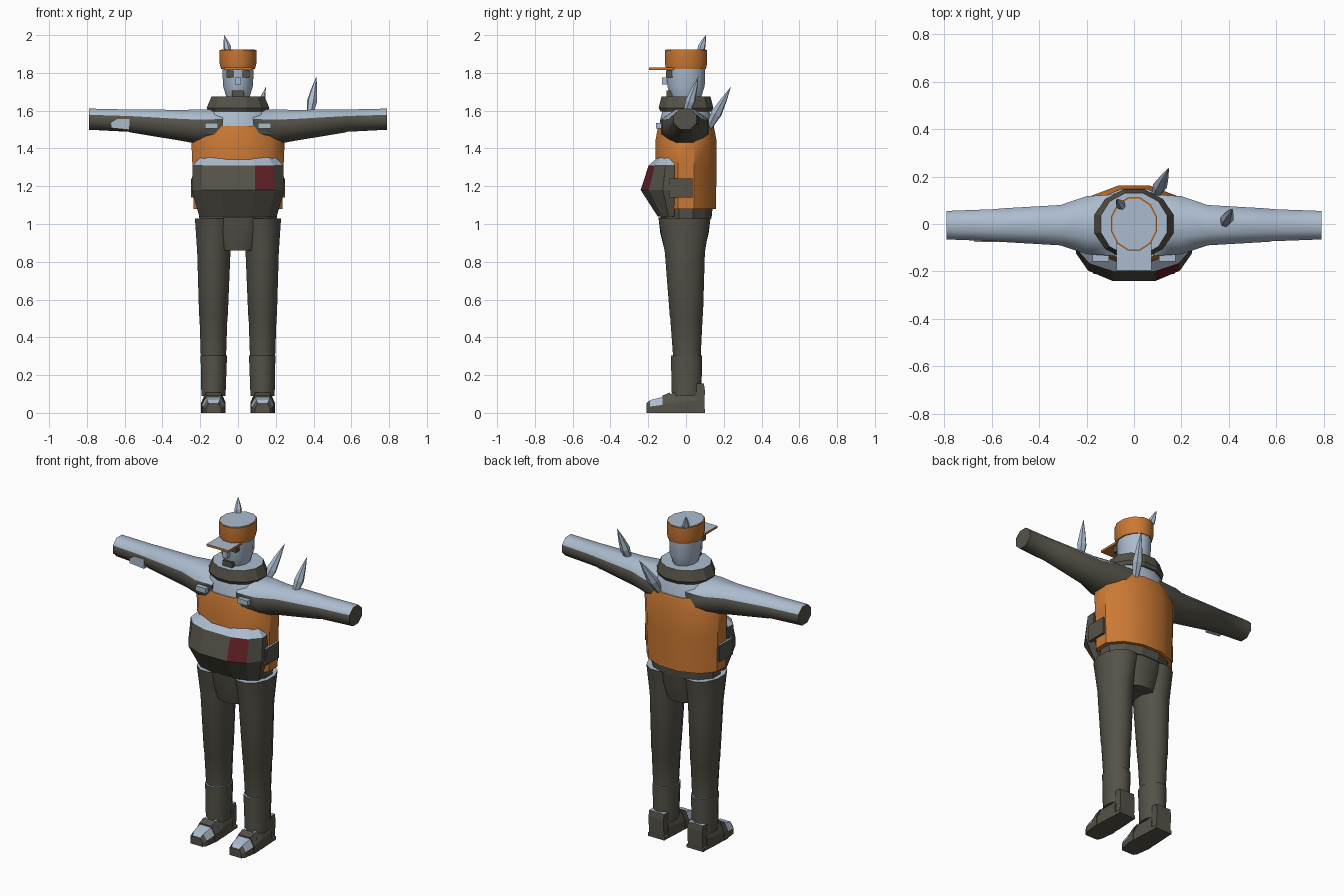
import bpy, bmesh, math
from mathutils import Vector

if "Cube" in bpy.data.objects:
    bpy.data.objects.remove(bpy.data.objects["Cube"])

def colour(name, rgb):
    m = bpy.data.materials.new(name)
    m.diffuse_color = (*rgb, 1)
    m.use_nodes = True
    m.node_tree.nodes["Principled BSDF"].inputs["Base Color"].default_value = m.diffuse_color
    return m

snow = colour("snow", (0.41, 0.50, 0.62))
cloth = colour("dark_cloth", (0.089, 0.084, 0.065))
orange = colour("orange", (0.60, 0.19, 0.034))
red = colour("dark_red", (0.122, 0.0144, 0.0176))

def loft(name, rings, base, snow_above=0.5, smooth=None, rule=None):
    """Skin closed rings; faces turned upward are covered in snow."""
    bm = bmesh.new()
    loops = [[bm.verts.new(p) for p in r] for r in rings]
    n = len(rings[0])
    for a, b in zip(loops, loops[1:]):
        for i in range(n):
            j = (i + 1) % n
            bm.faces.new((a[i], a[j], b[j], b[i]))
    bm.faces.new(loops[0][::-1])
    bm.faces.new(loops[-1])
    bmesh.ops.remove_doubles(bm, verts=bm.verts, dist=1e-5)
    bmesh.ops.recalc_face_normals(bm, faces=bm.faces)
    for f in bm.faces:
        f.normal_update()
        f.material_index = 1 if f.normal.z > snow_above else 0
        if rule and rule(f):
            f.material_index = 2
    me = bpy.data.meshes.new(name)
    bm.to_mesh(me)
    bm.free()
    for m in (base, snow, red):
        me.materials.append(m)
    ob = bpy.data.objects.new(name, me)
    bpy.context.collection.objects.link(ob)
    if smooth:
        bpy.ops.object.select_all(action='DESELECT')
        ob.select_set(True)
        bpy.context.view_layer.objects.active = ob
        bpy.ops.object.shade_smooth_by_angle(angle=math.radians(smooth))
    return ob

def oval(z, rx, ry, x=0, y=0, n=12):
    """Horizontal ring with a flat side facing front."""
    k = 1 / math.cos(math.pi / n)
    return [(x + rx * k * math.cos(2 * math.pi * (i + .5) / n),
             y + ry * k * math.sin(2 * math.pi * (i + .5) / n), z) for i in range(n)]

def box(name, x0, x1, y0, y1, z0, z1, mat, snow_above=0.5):
    ring = lambda z: [(x0, y0, z), (x1, y0, z), (x1, y1, z), (x0, y1, z)]
    return loft(name, [ring(z0), ring(z1)], mat, snow_above)

# Legs, boots and feet
def foot_section(x, y, w, h, z0=0):
    return [(x + a * w, y, z0 + b * h) for a, b in
            ((-1, 0), (-1, .5), (-.62, 1), (.62, 1), (1, .5), (1, 0))]

for s, side in ((-1, "right"), (1, "left")):
    loft(side + "_leg", [oval(.28, .066, .072, s*.13, .005),
                         oval(.51, .074, .086, s*.13, .002),
                         oval(.515, .076, .088, s*.13, .002),
                         oval(.85, .088, .106, s*.128, -.006),
                         oval(1.03, .106, .138, s*.122, -.008)], cloth, smooth=50)
    loft(side + "_boot_shaft", [oval(.09, .064, .078, s*.13, .003),
                                oval(.305, .070, .083, s*.128, .003)], cloth, smooth=50)
    x = s * .13
    loft(side + "_foot", [foot_section(x, -.21, .040, .050),
                          foot_section(x, -.19, .054, .068),
                          foot_section(x, -.12, .062, .085),
                          foot_section(x, -.04, .062, .118),
                          foot_section(x, .06, .056, .128)], cloth, .45)
    loft(side + "_foot_strap", [foot_section(x, -.125, .064, .092),
                                foot_section(x, -.085, .065, .108)], cloth, 2)
    box(side + "_heel", x - .055, x + .055, .02, .10, 0, .02, cloth)
    loft(side + "_heel_guard", [[(x - .05, .03, z), (x + .05, .03, z), (x + .05, y, z),
         (x - .05, y, z)] for z, y in ((.02, .097), (.12, .1), (.155, .095))], cloth)

# Hips and waist
loft("hips", [oval(.86, .115, .105, 0, -.008), oval(.95, .15, .128, 0, -.008),
              oval(1.035, .195, .138, 0, -.008)], cloth, smooth=50)
loft("waist", [oval(1.03, .205, .135), oval(1.10, .212, .142)], cloth)

# Vest and snowy shoulders
loft("vest", [oval(1.08, .235, .158), oval(1.30, .241, .162), oval(1.44, .247, .162),
              oval(1.52, .205, .147)], orange, smooth=40)
loft("shoulder_yoke", [oval(1.50, .20, .143), oval(1.56, .18, .135),
                       oval(1.615, .14, .12)], snow, smooth=40)
for s in (-1, 1):
    box("strap_end", s*.14 - .035, s*.14 + .035, -.158, -.11, 1.505, 1.535, snow)

# Belly with a red patch on one front facet
def belly_ring(z, w, front, back=-.06):
    d = front - back
    half = [(.37, 1), (.79, .76), (1, .35), (.985, 0)]
    pts = [(a * w, back + b * d, z) for a, b in half]
    return pts + [(-x, y, z) for x, y, z in pts[::-1]]

def patch(f):
    c = f.calc_center_median()
    return .10 < c.x < .18 and 1.18 < c.z < 1.31 and f.normal.y < -.3 and abs(f.normal.z) < .5

loft("belly", [belly_ring(1.04, .205, -.15), belly_ring(1.18, .245, -.24),
               belly_ring(1.31, .24, -.198), belly_ring(1.352, .20, -.15)], cloth, .5, rule=patch)
for s in (-1, 1):
    x = sorted((s * .20, s * .25))
    box("side_pouch", x[0], x[1], -.09, .035, 1.14, 1.24, cloth)

# Arms: octagonal sleeves
def arm_ring(x, zc, hz, hy):
    k = 1 / math.cos(math.pi / 8)
    return [(x, -.005 + hy * k * math.cos(math.pi * (i + .5) / 4),
             zc + hz * k * math.sin(math.pi * (i + .5) / 4)) for i in range(8)]

for s, side in ((-1, "right"), (1, "left")):
    loft(side + "_arm", [arm_ring(s * x, *r) for x, *r in (
        (.08, 1.515, .090, .130), (.20, 1.514, .092, .122), (.31, 1.523, .081, .085),
        (.57, 1.546, .061, .070), (.573, 1.547, .059, .068), (.79, 1.555, .056, .060))],
        cloth, .4, smooth=50)
loft("sleeve_patch", [[(-.672, y, 1.508), (-.575, y, 1.498), (-.575, y, 1.555), (-.64, y, 1.555),
                       (-.672, y, 1.535)] for y in (-.076, -.04)], snow)

# Collar, head and face
loft("collar", [oval(1.595, .155, .135), oval(1.615, .166, .145), oval(1.675, .14, .13)],
     cloth, .6)
loft("head", [oval(1.64, .055, .065), oval(1.68, .064, .083), oval(1.73, .079, .099),
              oval(1.84, .084, .102)], snow, smooth=50)
box("nose", -.015, .015, -.128, -.08, 1.738, 1.775, snow)
box("mouth", -.031, .031, -.102, -.06, 1.675, 1.708, cloth, 2)
for s in (-1, 1):
    box("eye", s*.04 - .02, s*.04 + .02, -.106, -.07, 1.776, 1.812, cloth, 2)

# Cap with brim
loft("cap", [oval(1.82, .090, .105), oval(1.85, .097, .112), oval(1.92, .097, .112)],
     orange, 2, smooth=50)
loft("cap_snow", [oval(1.915, .090, .105), oval(1.923, .090, .105)], snow)
box("cap_brim", -.073, .073, -.195, -.06, 1.815, 1.828, orange)

# Ice spikes
def spike(name, base, tip, r):
    a, b = Vector(base), Vector(tip)
    d = (b - a).normalized()
    u = d.orthogonal().normalized()
    v = d.cross(u)
    rings = [[a.lerp(b, t) + r * k * (u * math.cos(i * math.pi / 3) + v * math.sin(i * math.pi / 3))
              for i in range(6)] for t, k in ((0, .6), (.35, 1), (.7, .55), (1, .01))]
    loft(name, rings, snow)

spike("cap_spike", (-.048, .07, 1.90), (-.073, .105, 2.0), .021)
spike("back_spike", (.09, .12, 1.51), (.147, .237, 1.725), .030)
spike("arm_spike", (.38, .0, 1.58), (.415, .065, 1.78), .028)
